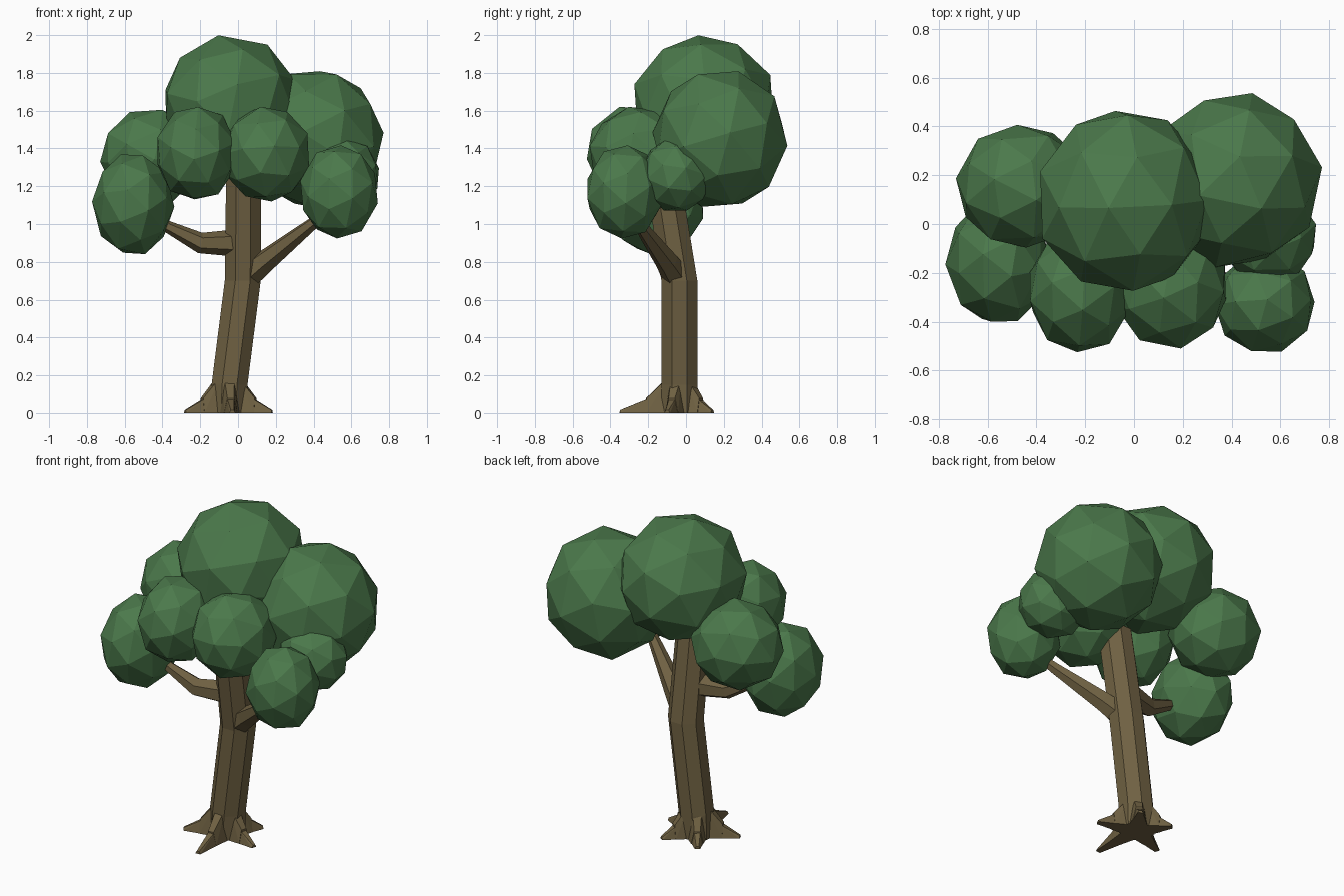
import bpy, bmesh, math
from mathutils import Vector, Matrix

if "Cube" in bpy.data.objects:
    bpy.data.objects.remove(bpy.data.objects["Cube"])


def material(name, color):
    m = bpy.data.materials.new(name)
    m.diffuse_color = (*color, 1)
    m.use_nodes = True
    m.node_tree.nodes["Principled BSDF"].inputs["Base Color"].default_value = m.diffuse_color
    return m


BARK = material("bark", (0.16, 0.12, 0.055))
LEAF = material("leaf", (0.07, 0.19, 0.07))


def finish(bm, name, mat):
    bmesh.ops.recalc_face_normals(bm, faces=bm.faces)
    mesh = bpy.data.meshes.new(name)
    bm.to_mesh(mesh)
    bm.free()
    mesh.materials.append(mat)
    ob = bpy.data.objects.new(name, mesh)
    bpy.context.collection.objects.link(ob)
    return ob


def hull(points, name, mat):
    bm = bmesh.new()
    for p in points:
        bm.verts.new(p)
    bmesh.ops.convex_hull(bm, input=bm.verts[:])
    return finish(bm, name, mat)


def tube(path, radii, sides, name, flat=False):
    """Faceted tapering tube along a path; flat keeps the rings horizontal."""
    bm = bmesh.new()
    pts = [Vector(p) for p in path]
    rings = []
    for i, (p, r) in enumerate(zip(pts, radii)):
        t = (pts[min(i + 1, len(pts) - 1)] - pts[max(i - 1, 0)]).normalized()
        if flat:
            u, v = Vector((1, 0, 0)), Vector((0, 1, 0))
        else:
            u = t.cross(Vector((0, 0, 1))).normalized()
            v = u.cross(t)
        angles = [2 * math.pi * (k + 0.5) / sides for k in range(sides)]
        rings.append([bm.verts.new(p + r * (u * math.cos(a) + v * math.sin(a))) for a in angles])
    for a, b in zip(rings, rings[1:]):
        for k in range(sides):
            n = (k + 1) % sides
            bm.faces.new((a[k], a[n], b[n], b[k]))
    bm.faces.new(rings[0])
    bm.faces.new(rings[-1])
    return finish(bm, name, BARK)


# Trunk with a bend, and two side branches
tube([(-0.05, -0.035, 0), (-0.045, -0.035, 0.15), (0.025, -0.035, 0.7), (0.03, -0.13, 1.3)],
     [0.103, 0.103, 0.103, 0.1], 8, "trunk", flat=True)
tube([(0.02, -0.07, 0.9), (-0.2, -0.12, 0.9), (-0.37, -0.14, 0.985), (-0.5, -0.15, 1.07)],
     [0.075, 0.055, 0.032, 0.02], 6, "left_branch")
tube([(0.04, -0.05, 0.72), (0.14, -0.1, 0.8), (0.38, -0.24, 0.99), (0.52, -0.31, 1.1)],
     [0.075, 0.062, 0.035, 0.02], 6, "right_branch")

# Wedge-shaped roots, from the trunk to a thin tip
BASE = Vector((-0.05, -0.035, 0))
TIPS = [(-0.28, -0.13), (-0.03, -0.35), (0.18, -0.1), (0.07, 0.14), (-0.17, 0.13)]
for i, (x, y) in enumerate(TIPS):
    out = Vector((x, y, 0)) - BASE
    length = out.length
    d = out.normalized()
    s = Vector((-d.y, d.x, 0))
    up = Vector((0, 0, 1))

    def row(dist, width, z):
        c = BASE + d * dist
        return [c + s * width, c - s * width, c + s * width * 0.5 + up * z, c - s * width * 0.5 + up * z]

    mid = 0.1 + (length - 0.1) * 0.35
    hull(row(0.06, 0.055, 0.19) + row(mid, 0.035, 0.08), f"root_{i}", BARK)
    hull(row(mid - 0.02, 0.037, 0.08) + row(length, 0.016, 0.015), f"root_tip_{i}", BARK)

# Leaf clumps: dodecahedral balls with raised pentagon centres
bm = bmesh.new()
bmesh.ops.create_icosphere(bm, subdivisions=1, radius=1)
BALL = [v.co.normalized() * 1.01 for v in bm.verts]
BALL += [f.calc_center_median().normalized() * 1.03 for f in bm.faces]
bm.free()

CLUMPS = [
    ((-0.04, 0.095, 1.635), (0.36, 0.375, 0.36)),
    ((0.41, 0.18, 1.45), (0.355, 0.355, 0.37)),
    ((-0.46, 0.155, 1.355), (0.265, 0.25, 0.255)),
    ((-0.555, -0.155, 1.105), (0.212, 0.255, 0.27)),
    ((-0.22, -0.27, 1.375), (0.215, 0.255, 0.25)),
    ((0.15, -0.25, 1.37), (0.235, 0.26, 0.25)),
    ((0.535, -0.325, 1.17), (0.205, 0.205, 0.245)),
    ((0.55, -0.05, 1.26), (0.2, 0.19, 0.195)),
]
for i, (center, size) in enumerate(CLUMPS):
    turn = Matrix.Rotation(0.9 * i + 0.3, 3, 'Z') @ Matrix.Rotation(0.65 + 0.4 * i, 3, 'X')
    pts = []
    for p in BALL:
        q = turn @ p
        pts.append(Vector([c + r * a for c, r, a in zip(center, size, q)]))
    hull(pts, f"leaf_clump_{i}", LEAF)
